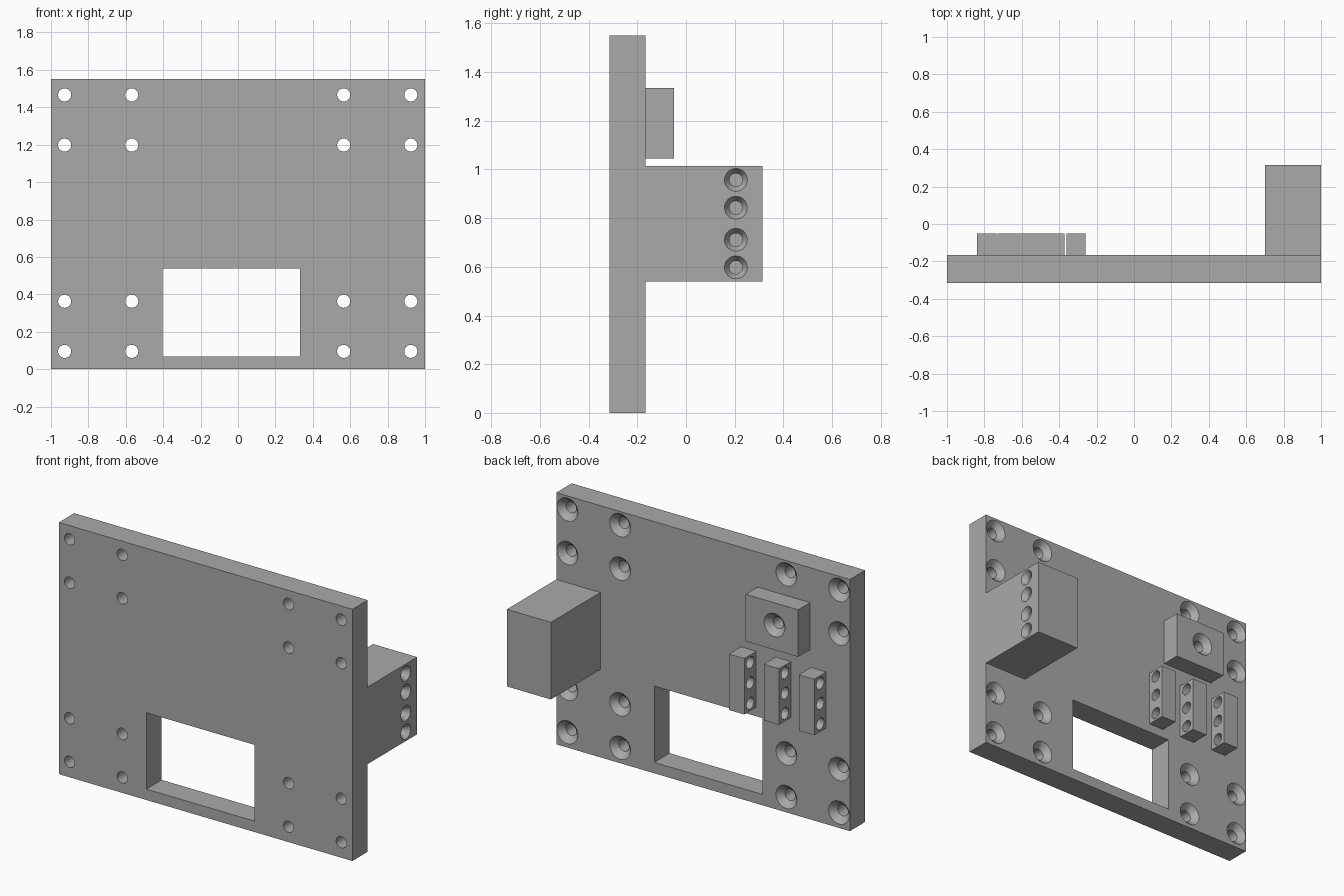
import bpy, bmesh, math
from mathutils import Vector

if "Cube" in bpy.data.objects:
    bpy.data.objects.remove(bpy.data.objects["Cube"])

GREY = (0.4, 0.4, 0.4, 1)
grey = bpy.data.materials.new("plain grey")
grey.use_nodes = True
grey.diffuse_color = GREY
grey.node_tree.nodes["Principled BSDF"].inputs["Base Color"].default_value = GREY

BACK = -0.166      # rear face of the plate
PAD = -0.05        # rear face of the small raised blocks
REAR = 0.315       # rear face of the big block


def make_object(name, bm):
    bmesh.ops.recalc_face_normals(bm, faces=bm.faces)
    mesh = bpy.data.meshes.new(name)
    bm.to_mesh(mesh)
    bm.free()
    obj = bpy.data.objects.new(name, mesh)
    bpy.context.collection.objects.link(obj)
    mesh.materials.append(grey)
    return obj


def add_box(bm, low, high):
    verts = bmesh.ops.create_cube(bm, size=1)["verts"]
    for v in verts:
        v.co = Vector([h if c > 0 else l for c, l, h in zip(v.co, low, high)])


def box(name, low, high):
    bm = bmesh.new()
    add_box(bm, low, high)
    return make_object(name, bm)


def add_bore(bm, start, direction, profile, sides=32):
    """Solid of revolution: profile holds (depth, radius) steps from the start."""
    turn = Vector(direction).to_track_quat('Z', 'Y')
    rings = []
    for depth, radius in profile:
        ring = []
        for i in range(sides):
            a = math.tau * i / sides
            point = Vector((radius * math.cos(a), radius * math.sin(a), depth))
            ring.append(bm.verts.new(Vector(start) + turn @ point))
        rings.append(ring)
    for a, b in zip(rings, rings[1:]):
        for i in range(sides):
            j = (i + 1) % sides
            bm.faces.new((a[i], a[j], b[j], b[i]))
    bm.faces.new(rings[0])
    bm.faces.new(rings[-1])


def countersink(outer, inner, sink, length):
    return [(-0.02, outer), (0, outer), (sink, inner), (length, inner)]


def cut(obj, bm):
    """Subtract the cutter from the part and keep sharp edges crisp."""
    cutter = make_object("cutter", bm)
    cutter.hide_render = True
    mod = obj.modifiers.new("cut", 'BOOLEAN')
    mod.operation = 'DIFFERENCE'
    mod.solver = 'EXACT'
    mod.object = cutter
    bpy.ops.object.select_all(action='DESELECT')
    obj.select_set(True)
    bpy.context.view_layer.objects.active = obj
    bpy.ops.object.modifier_apply(modifier=mod.name)
    bpy.data.objects.remove(cutter)
    bpy.ops.object.shade_smooth_by_angle(angle=math.radians(30))


# Mounting plate with a window and a grid of countersunk screw holes
plate = box("mounting_plate", (-1, -0.315, 0), (1, BACK, 1.55))
cutters = bmesh.new()
add_box(cutters, (-0.404, -0.5, 0.067), (0.332, 0, 0.537))
for x in (-0.927, -0.568, 0.565, 0.924):
    for z in (0.095, 0.363, 1.198, 1.466):
        add_bore(cutters, (x, BACK, z), (0, -1, 0), countersink(0.071, 0.035, 0.036, 0.3))
cut(plate, cutters)

# Big block with a row of blind holes in its outer side
block = box("side_block", (0.7, BACK, 0.54), (1, REAR, 1.015))
cutters = bmesh.new()
for z in (0.598, 0.711, 0.843, 0.957):
    add_bore(cutters, (1, 0.205, z), (-1, 0, 0), countersink(0.047, 0.027, 0.03, 0.2))
cut(block, cutters)

# Raised pad over one of the plate holes
pad = box("screw_pad", (-0.729, BACK, 1.045), (-0.372, PAD, 1.335))
cutters = bmesh.new()
add_bore(cutters, (-0.568, PAD, 1.198), (0, -1, 0), countersink(0.071, 0.035, 0.036, 0.3))
cut(pad, cutters)

# Three cable guides drilled from side to side
for number, x in enumerate((-0.31, -0.547, -0.787), 1):
    guide = box(f"cable_guide_{number}", (x - 0.052, BACK, 0.592), (x + 0.052, PAD, 0.937))
    cutters = bmesh.new()
    for z in (0.64, 0.765, 0.89):
        add_bore(cutters, (x - 0.1, (BACK + PAD) / 2, z), (1, 0, 0), [(0, 0.036), (0.2, 0.036)])
    cut(guide, cutters)
